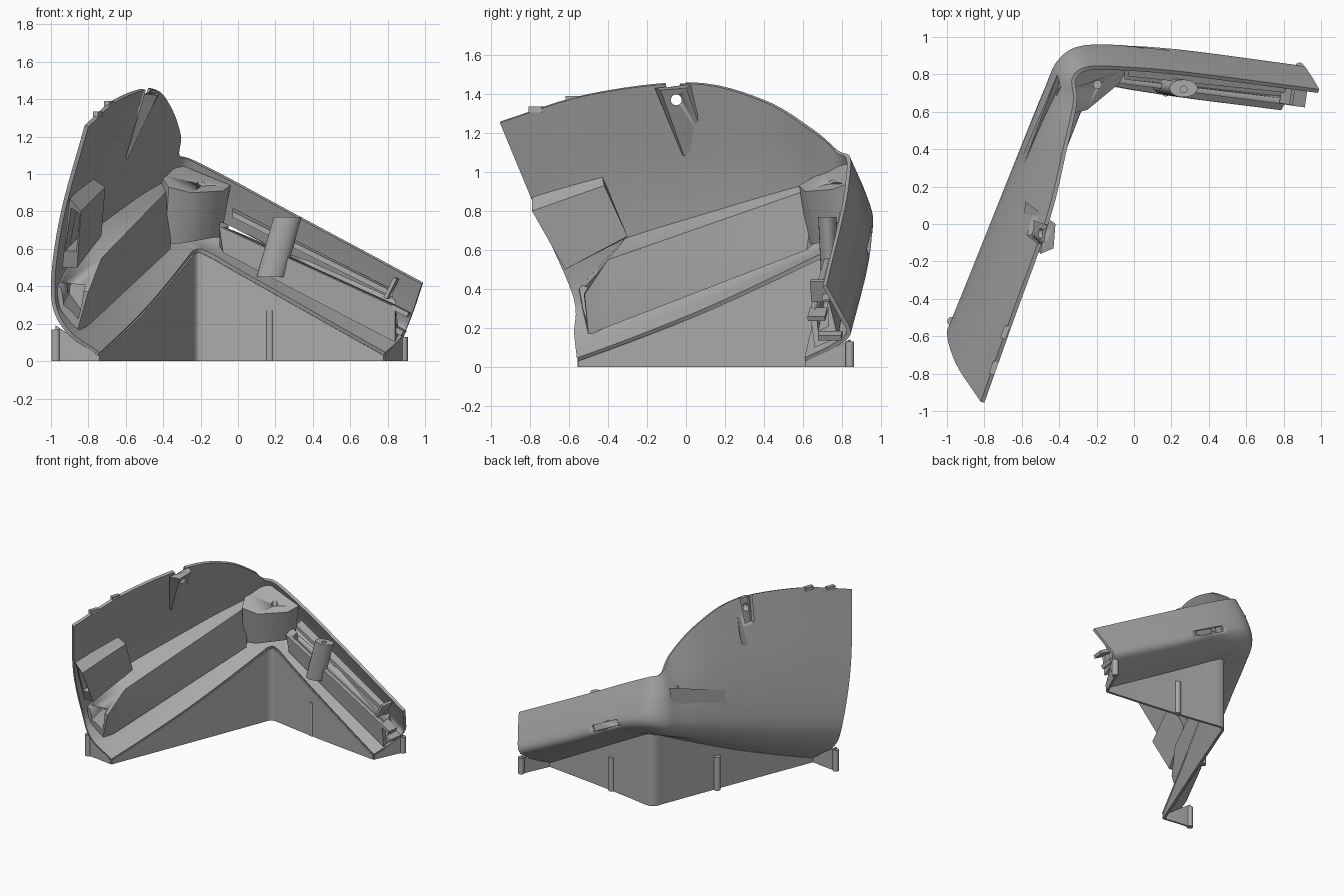
import bpy, bmesh, math
from mathutils import Vector as V, Matrix

old = bpy.data.objects.get("Cube")
if old:
    bpy.data.objects.remove(old)

grey = bpy.data.materials.new("plain_grey")
grey.use_nodes = True
grey.diffuse_color = (0.4, 0.4, 0.4, 1)
grey.node_tree.nodes["Principled BSDF"].inputs["Base Color"].default_value = (0.4, 0.4, 0.4, 1)


def finish(name, bm, thick=0, offset=-1):
    me = bpy.data.meshes.new(name)
    bm.to_mesh(me)
    bm.free()
    ob = bpy.data.objects.new(name, me)
    bpy.context.collection.objects.link(ob)
    me.materials.append(grey)
    bpy.ops.object.select_all(action='DESELECT')
    ob.select_set(True)
    bpy.context.view_layer.objects.active = ob
    if thick:
        mod = ob.modifiers.new("thickness", 'SOLIDIFY')
        mod.thickness, mod.offset = thick, offset
        bpy.ops.object.modifier_apply(modifier=mod.name)
    bpy.ops.object.shade_smooth_by_angle(angle=math.radians(32))
    return ob


def grid(name, rows, thick, offset=-1):
    """Open sheet through rows of points, then thickened."""
    bm = bmesh.new()
    vs = [[bm.verts.new(p) for p in r] for r in rows]
    for a, b in zip(vs, vs[1:]):
        for j in range(len(a) - 1):
            bm.faces.new((a[j], b[j], b[j + 1], a[j + 1]))
    return finish(name, bm, thick, offset)


def loft(name, *rings):
    """Closed solid through matching rings of points."""
    bm = bmesh.new()
    vs = [[bm.verts.new(p) for p in r] for r in rings]
    n = len(vs[0])
    for a, b in zip(vs, vs[1:]):
        for j in range(n):
            k = (j + 1) % n
            bm.faces.new((a[j], a[k], b[k], b[j]))
    bm.faces.new(vs[0])
    bm.faces.new(vs[-1])
    bmesh.ops.recalc_face_normals(bm, faces=bm.faces)
    return finish(name, bm)


def box(name, loc, size, ry=0, rz=0):
    bm = bmesh.new()
    m = (Matrix.Translation(loc) @ Matrix.Rotation(math.radians(rz), 4, 'Z')
         @ Matrix.Rotation(math.radians(ry), 4, 'Y') @ Matrix.Diagonal((*size, 1)))
    bmesh.ops.create_cube(bm, size=1, matrix=m)
    return finish(name, bm)


def tube(name, a, b, r, stretch=1.0, n=24):
    """Round or oval bar with level ends, or square ends when sideways."""
    a, b = V(a), V(b)
    d = (b - a).normalized()
    u = V((1, 0, 0)) if abs(d.z) > 0.5 else V((0, 0, 1))
    w = V((0, 1, 0))
    ang = [2 * math.pi * i / n for i in range(n)]
    return loft(name, *[[c + u * r * stretch * math.cos(t) + w * r * math.sin(t) for t in ang] for c in (a, b)])


def cut(target, cutter):
    cutter.hide_render = True
    mod = target.modifiers.new("cut", 'BOOLEAN')
    mod.operation, mod.object, mod.solver = 'DIFFERENCE', cutter, 'EXACT'
    bpy.context.view_layer.objects.active = target
    bpy.ops.object.modifier_apply(modifier=mod.name)
    bpy.data.objects.remove(cutter)


def smooth_path(pts, steps):
    """Catmull-Rom curve through points."""
    p = [V(q) for q in pts]
    p = [2 * p[0] - p[1]] + p + [2 * p[-1] - p[-2]]
    out = []
    for i in range(1, len(p) - 2):
        a, b, c, d = p[i - 1:i + 3]
        for k in range(steps):
            t = k / steps
            out.append(0.5 * (2 * b + (c - a) * t + (2 * a - 5 * b + 4 * c - d) * t ** 2
                              + (3 * b - a - 3 * c + d) * t ** 3))
    return out + [p[-2]]


# Guide lines of the curved shell: top rim, widest line, inner foot
rim = [(-.82, -.95, 1.26), (-.66, -.5, 1.4), (-.47, .03, 1.46), (-.38, .4, 1.37), (-.325, .65, 1.22),
       (-.33, .78, 1.11), (-.25, .84, 1.08), (-.05, .84, .98), (.3, .81, .79), (.99, .72, .42)]
bulge = [(-1, -.57, .36), (-.87, -.25, .44), (-.71, .15, .55), (-.59, .45, .63), (-.48, .72, .7),
         (-.41, .87, .74), (-.29, .95, .76), (-.05, .955, .68), (.3, .925, .48), (.9, .845, .17)]
foot = [(-.75, -.55, .03), (-.63, -.25, .14), (-.49, .1, .28), (-.36, .43, .43), (-.27, .66, .54),
        (-.235, .74, .575), (-.18, .755, .57), (0, .725, .47), (.3, .68, .3), (.78, .62, .03)]
rim, bulge, foot = [smooth_path(g, 6) for g in (rim, bulge, foot)]

rows = []
for i, (t, b, s) in enumerate(zip(rim, bulge, foot)):
    f = 1 - 0.75 * i / (len(rim) - 1)
    out = V((b.x - s.x, b.y - s.y, 0)).normalized()
    mid = t.lerp(b, 0.55) + out * 0.035 * f
    under = b.lerp(s, 0.42) + out * 0.03 * f - V((0, 0, 0.06 * f))
    rows.append(smooth_path([t, mid, b, under, s], 5))
shell = grid("curved_shell", rows, 0.022)

# Skirt wall below the shell, with its end panels
grid("skirt_wall", [[p, V((p.x, p.y, 0))] for p in foot], 0.02, 0)
for side, pts in (("right", [(-.75, -.55, .03), (-.87, -.53, .12), (-.975, -.52, .19)]),
                  ("left", [(.78, .62, .03), (.83, .73, .08), (.88, .84, .14)])):
    grid(side + "_end_panel", [[p, (p[0], p[1], 0)] for p in pts], 0.015, 0)

# Round pegs along the skirt
for i, (x, y, h) in enumerate([(-.975, -.52, .17), (-.455, .25, .27), (.17, .705, .27), (.885, .84, .13)]):
    tube("peg_%d" % (i + 1), (x, y, 0), (x, y, h), 0.023)

# Rim boss: tapered pocket with a screw hole
boss = loft("rim_boss", [(-.50, -.16, 1.43), (-.43, -.13, 1.42), (-.42, .0, 1.43), (-.46, .03, 1.45)],
            [(-.60, -.02, 1.09), (-.59, -.01, 1.08), (-.57, .1, 1.15), (-.58, .12, 1.16)])
pocket = loft("pocket_cutter", [(-.62, -.12, 1.52), (-.45, -.12, 1.52), (-.44, -.01, 1.52), (-.62, .0, 1.52)],
              [(-.72, -.06, 1.27), (-.535, -.06, 1.27), (-.535, .02, 1.27), (-.72, .02, 1.27)])
pocket_two = pocket.copy()
pocket_two.data = pocket.data.copy()
bpy.context.collection.objects.link(pocket_two)
cut(shell, pocket)
cut(boss, pocket_two)
for part in (shell, boss):
    cut(part, tube("hole_cutter", (-.8, -.05, 1.37), (-.3, -.05, 1.37), 0.028))

# Slot through the back panel
cut(shell, box("slot_cutter", (.06, .93, .645), (.27, .2, .045), 27, -6))

# Small rim tabs
for i, (x, y, z) in enumerate([(-.75, -.77, 1.32), (-.69, -.58, 1.375)]):
    box("rim_tab_%d" % (i + 1), (x, y, z), (.03, .07, .03), 0, -20)

# Faceted duct along the right wing
duct = loft("duct_cover",
            [(-.97, -.55, .4), (-.8, -.52, .37), (-.86, -.5, .16), (-.95, -.52, .24)],
            [(-.82, -.31, .66), (-.73, -.4, .55), (-.80, -.44, .19), (-.88, -.3, .42)],
            [(-.41, .8, 1.02), (-.37, .66, .92), (-.36, .62, .6), (-.43, .76, .72)])
cut(duct, loft("duct_cutter",
               [(-.99, -.64, .38), (-.84, -.62, .36), (-.88, -.6, .19), (-.96, -.62, .25)],
               [(-.9, -.42, .46), (-.8, -.42, .44), (-.83, -.42, .26), (-.9, -.42, .36)]))

# Hollow side box on the right wing
side_box = loft("side_box",
                [(-.9, -.79, .87), (-.84, -.79, .8), (-.86, -.62, .5), (-.94, -.62, .5)],
                [(-.78, -.43, .98), (-.71, -.42, .93), (-.73, -.3, .67), (-.83, -.31, .66)])
cut(side_box, loft("side_box_cutter",
                   [(-.91, -.84, .8), (-.86, -.84, .77), (-.88, -.72, .57), (-.94, -.72, .57)],
                   [(-.83, -.52, .89), (-.78, -.52, .86), (-.8, -.42, .66), (-.86, -.42, .66)]))

# Corner block with screw hole
block = loft("corner_block",
             [(-.37, .58, .93), (-.25, .61, .9), (-.08, .75, .91), (-.04, .83, .94), (-.31, .83, 1.05), (-.42, .7, 1.0)],
             [(-.39, .63, .63), (-.30, .66, .63), (-.13, .77, .66), (-.09, .86, .66), (-.30, .86, .7), (-.42, .72, .68)])
cut(block, tube("block_hole_cutter", (-.195, .745, .8), (-.195, .745, 1.1), 0.022))

# Inner rail along the back wing, with a channel on its top
rail = loft("inner_rail",
            [(-.1, .755, .72), (-.1, .83, .75), (-.1, .86, .62), (-.08, .765, .58)],
            [(.84, .635, .29), (.84, .735, .33), (.86, .78, .15), (.84, .66, .1)])
cut(rail, loft("rail_cutter",
               [(-.05, .775, .76), (-.05, .83, .78), (-.05, .83, .66), (-.05, .775, .65)],
               [(.87, .66, .33), (.87, .72, .36), (.87, .73, .2), (.87, .675, .17)]))
loft("rail_lip", [(-.03, .79, .8), (-.03, .85, .82), (-.03, .85, .79), (-.03, .79, .77)],
     [(.83, .70, .37), (.83, .745, .38), (.83, .745, .35), (.83, .70, .34)])

# Slanted oval screw post
post = tube("oval_post", (.175, .74, .45), (.265, .725, .77), 0.047, 1.6)
cut(post, tube("post_hole_cutter", (.265, .72, .65), (.265, .72, .9), 0.018))

# End clips of the back wing
box("clip_plate", (.82, .69, .39), (.02, .1, .12), 27, -8)
box("clip_bridge", (.87, .675, .27), (.1, .09, .025), 27, -8)
box("clip_foot", (.865, .74, .16), (.05, .12, .03), 27, -8)
